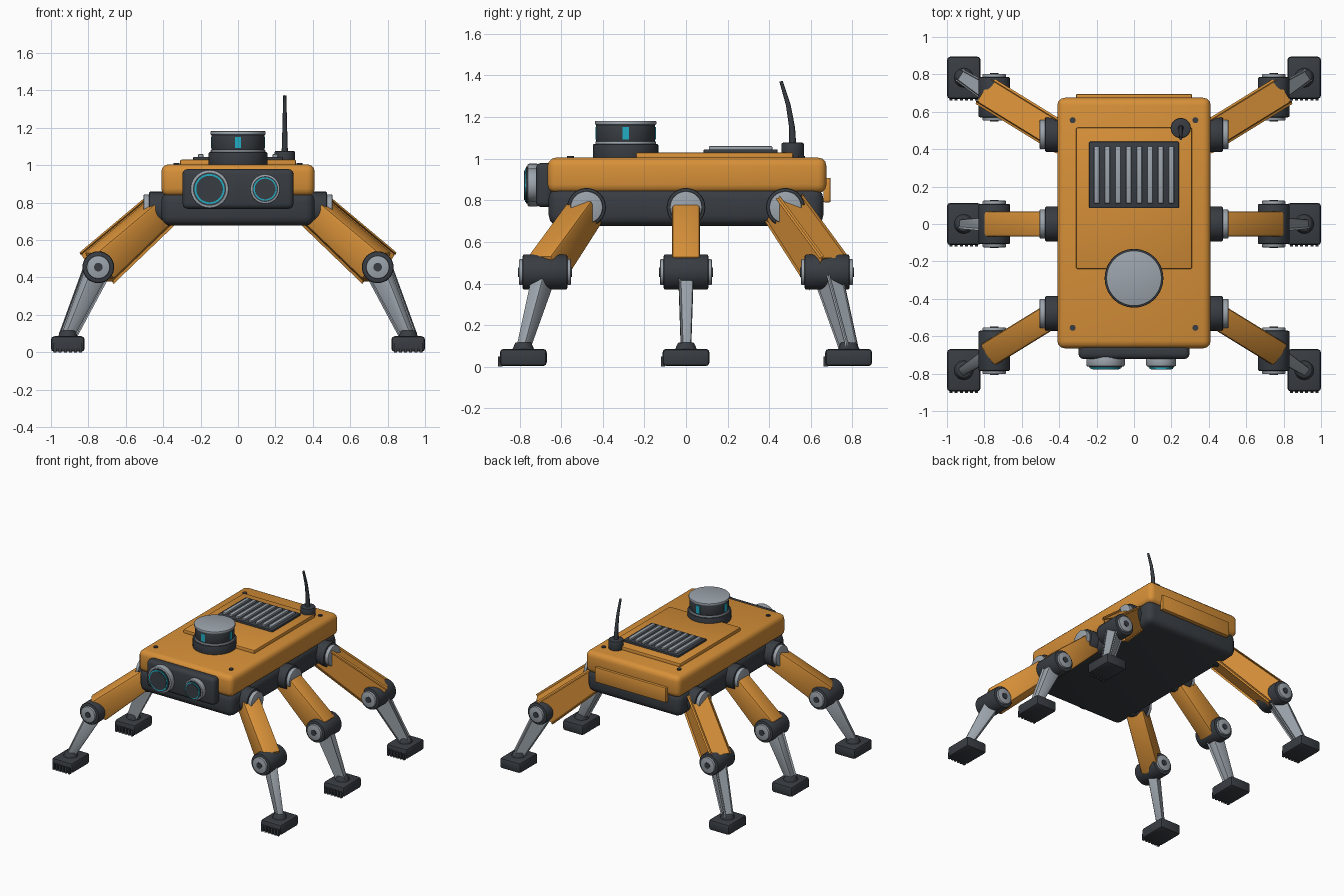
import bpy, bmesh, math
from mathutils import Matrix, Vector

if "Cube" in bpy.data.objects:
    bpy.data.objects.remove(bpy.data.objects["Cube"])


def material(name, rgb):
    m = bpy.data.materials.new(name)
    m.use_nodes = True
    m.diffuse_color = (*rgb, 1)
    m.node_tree.nodes["Principled BSDF"].inputs["Base Color"].default_value = (*rgb, 1)
    return m


ORANGE = material("orange paint", (0.68, 0.28, 0.04))
DARK = material("dark rubber", (0.04, 0.047, 0.056))
GREY = material("light metal", (0.33, 0.37, 0.41))
CYAN = material("cyan glow", (0.015, 0.42, 0.55))
parts = []


def finish(bm, name, mat, bevel=0, segments=2):
    if bevel:
        sharp = [e for e in bm.edges if e.calc_face_angle(0) > 1.0]
        bmesh.ops.bevel(bm, geom=sharp, offset=bevel, segments=segments,
                        profile=0.5, affect='EDGES', clamp_overlap=True)
    bmesh.ops.recalc_face_normals(bm, faces=bm.faces)
    mesh = bpy.data.meshes.new(name)
    bm.to_mesh(mesh)
    bm.free()
    mesh.materials.append(mat)
    obj = bpy.data.objects.new(name, mesh)
    bpy.context.collection.objects.link(obj)
    parts.append(obj)
    return obj


def box(name, mat, x, y, z, bevel=0, segments=2):
    """Box from (min, max) ranges."""
    bm = bmesh.new()
    bmesh.ops.create_cube(bm, size=1)
    for v in bm.verts:
        v.co = [(r[0] + r[1]) / 2 + c * (r[1] - r[0]) for c, r in zip(v.co, (x, y, z))]
    return finish(bm, name, mat, bevel, segments)


def rod(name, mat, a, b, r1, r2=None, bevel=0, sides=32):
    """Cylinder or cone from point a to point b."""
    a, b = Vector(a), Vector(b)
    d = b - a
    place = Matrix.Translation((a + b) / 2) @ d.to_track_quat('Z', 'Y').to_matrix().to_4x4()
    bm = bmesh.new()
    bmesh.ops.create_cone(bm, cap_ends=True, segments=sides, radius1=r1,
                          radius2=r1 if r2 is None else r2, depth=d.length, matrix=place)
    return finish(bm, name, mat, bevel, 2)


def limb(name, mat, a, b, start, end, bevel):
    """Tapered bar; start and end are (half width, half depth)."""
    a, b = Vector(a), Vector(b)
    d = (b - a).normalized()
    side = d.cross(Vector((0, 0, 1))).normalized()
    up = side.cross(d)
    bm = bmesh.new()
    bmesh.ops.create_cube(bm, size=2)
    for v in bm.verts:
        p, (w, h) = (a, start) if v.co.z < 0 else (b, end)
        v.co = p + side * w * v.co.x + up * h * v.co.y
    return finish(bm, name, mat, bevel, 2)


# Body
box("lower_hull", DARK, (-.41, .41), (-.66, .66), (.677, .86), .05, 3)
box("upper_shell", ORANGE, (-.41, .41), (-.665, .675), (.835, 1.005), .04, 3)
box("top_panel", ORANGE, (-.31, .31), (-.24, .515), (.99, 1.03), .008)
box("rear_panel", ORANGE, (-.31, .31), (.66, .695), (.79, .908), .006)
for sx in (-1, 1):
    for sy in (-1, 1):
        x, y = sx * .328, sy * .555
        rod("shell_bolt", DARK, (x, y, .99), (x, y, 1.013), .016, sides=16)

# Cooling vent
box("vent_frame", DARK, (-.24, .24), (.085, .44), (1.02, 1.045), .005)
for i in range(8):
    x = (i - 3.5) * .057
    box("vent_slat", GREY, (x - .014, x + .014), (.11, .415), (1.04, 1.06), .004)

# Front sensor plate with two lenses
box("sensor_plate", DARK, (-.297, .297), (-.722, -.64), (.767, .98), .028, 3)
for x, r in ((-.152, .103), (.145, .08)):
    z = .873
    rod("lens_ring", GREY, (x, -.71, z), (x, -.762, z), r, bevel=.008, sides=40)
    rod("lens_barrel", DARK, (x, -.75, z), (x, -.768, z), r * .86, sides=40)
    rod("lens_glow", CYAN, (x, -.76, z), (x, -.775, z), r * .78, sides=40)
    rod("lens_glass", DARK, (x, -.77, z), (x, -.778, z), r * .69, sides=40)

# Scanner turret
LY = -.29
for name, mat, r, z0, z1 in (("scanner_base", DARK, .157, .99, 1.07),
                             ("scanner_collar", GREY, .146, 1.065, 1.083),
                             ("scanner_drum", DARK, .142, 1.08, 1.168),
                             ("scanner_cap", GREY, .148, 1.163, 1.182)):
    rod(name, mat, (0, LY, z0), (0, LY, z1), r, bevel=.005, sides=48)
for dx, dy in ((1, 0), (-1, 0), (0, 1), (0, -1)):
    cx, cy = dx * .141, LY + dy * .141
    hx, hy = (.004, .016) if dx else (.016, .004)
    box("scanner_window", CYAN, (cx - hx, cx + hx), (cy - hy, cy + hy), (1.092, 1.152))

# Antenna
rod("antenna_base", DARK, (.25, .513, 1.0), (.25, .513, 1.077), .054, bevel=.008)
curve = bpy.data.curves.new("antenna_mast", 'CURVE')
curve.dimensions = '3D'
curve.bevel_depth = .017
curve.bevel_resolution = 2
curve.use_fill_caps = True
path = ((.513, 1.06), (.51, 1.15), (.491, 1.26), (.457, 1.372))
spline = curve.splines.new('POLY')
spline.points.add(len(path) - 1)
for i, (p, (y, z)) in enumerate(zip(spline.points, path)):
    p.co = (.25, y, z, 1)
    p.radius = 1 - .17 * i
curve.materials.append(DARK)
mast = bpy.data.objects.new("antenna_mast", curve)
bpy.context.collection.objects.link(mast)

# Six legs
for s, side in ((1, "left"), (-1, "right")):
    for f, row in ((-1, "front"), (0, "middle"), (1, "rear")):
        tag = f"{side}_{row}_"
        hy, ky, fy = f * .478, f * .678, f * .782
        # hip joint
        rod(tag + "hip", DARK, (s * .36, hy, .766), (s * .476, hy, .766), .093, bevel=.008)
        rod(tag + "hip_disc", GREY, (s * .47, hy, .766), (s * .505, hy, .766), .078, bevel=.006)
        # upper leg
        limb(tag + "upper_leg", ORANGE, (s * .42, hy, .752), (s * .745, ky, .46),
             (.068, .074), (.068, .09), .016)
        # knee joint
        k = Vector((s * .747, ky, .455))
        for name, mat, r, h, bev in (("knee", DARK, .085, .108, .01),
                                     ("knee_cap", GREY, .062, .125, .005),
                                     ("knee_bolt", DARK, .023, .129, 0)):
            off = Vector((0, h, 0))
            rod(tag + name, mat, k - off, k + off, r, bevel=bev)
        # lower leg
        limb(tag + "lower_leg", GREY, k, (s * .91, fy, .09), (.037, .056), (.025, .03), .011)
        # foot with toe treads
        x = s * .91
        rod(tag + "ankle", DARK, (x, fy, .07), (x, fy, .117), .058, .038, bevel=.006)
        box(tag + "foot", DARK, (x - .09, x + .09), (fy - .113, fy + .113), (.003, .086), .018)
        for i in range(6):
            tx = x + (i - 2.5) * .027
            box(tag + "tread", DARK, (tx - .008, tx + .008), (fy - .121, fy - .1), (0, .05))

# Smooth curved surfaces, keep edges crisp
bpy.ops.object.select_all(action='DESELECT')
for obj in parts:
    obj.select_set(True)
bpy.context.view_layer.objects.active = parts[0]
bpy.ops.object.shade_smooth_by_angle(angle=math.radians(35))
